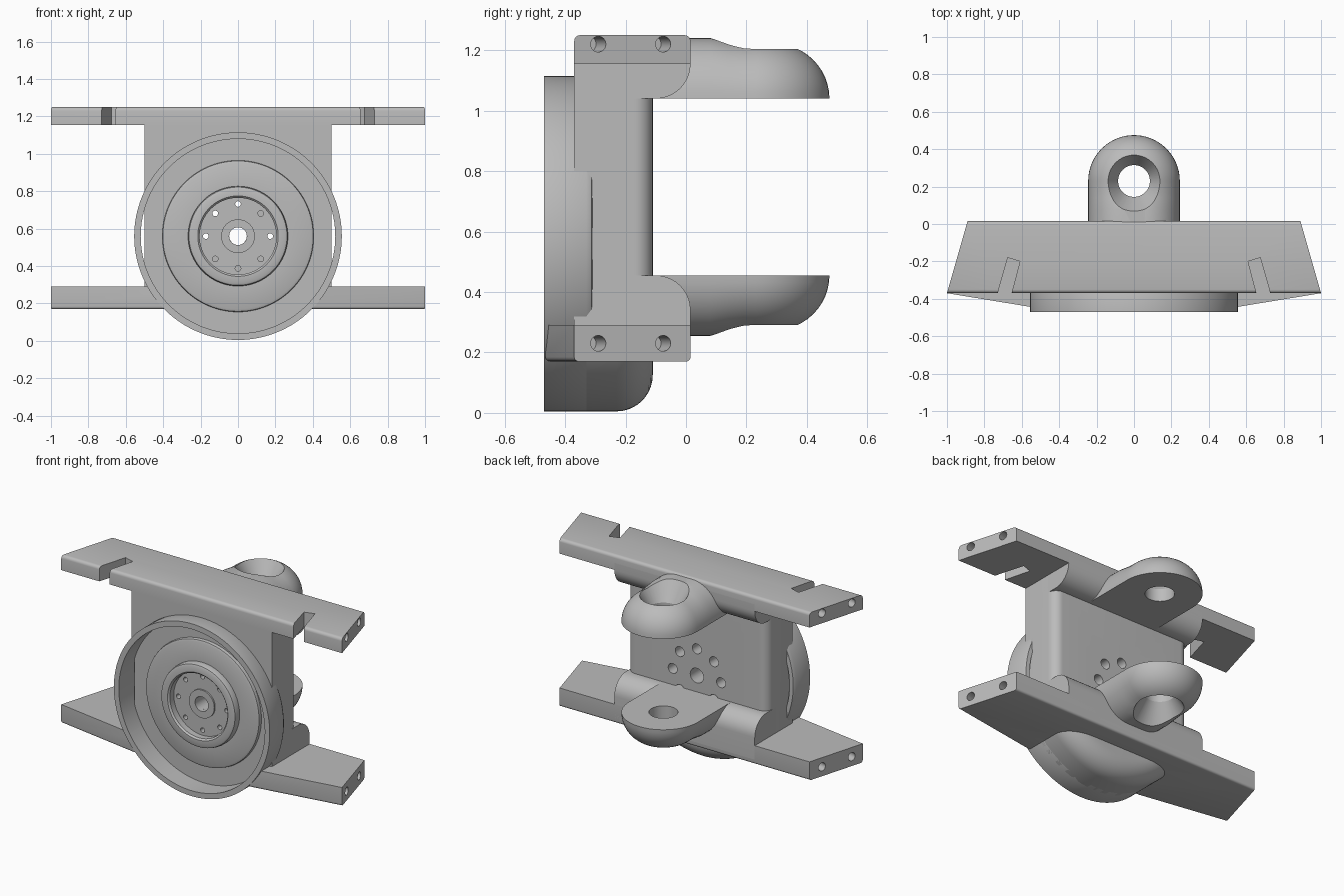
import bpy, bmesh, math
from mathutils import Vector, Matrix

cube = bpy.data.objects.get("Cube")
if cube:
    bpy.data.objects.remove(cube, do_unlink=True)

grey = bpy.data.materials.new("machined_grey")
grey.use_nodes = True
COLOUR = (0.5, 0.5, 0.5, 1)
grey.diffuse_color = COLOUR
grey.node_tree.nodes["Principled BSDF"].inputs["Base Color"].default_value = COLOUR

DISC_Z = 0.56     # height of the round housing's axis
BACK = 0.015      # rear plane of the flanges


def finish(name, bm):
    """Turn a bmesh into a grey object."""
    bmesh.ops.recalc_face_normals(bm, faces=bm.faces)
    mesh = bpy.data.meshes.new(name)
    bm.to_mesh(mesh)
    bm.free()
    mesh.materials.append(grey)
    obj = bpy.data.objects.new(name, mesh)
    bpy.context.collection.objects.link(obj)
    return obj


def prism(name, outline, axis, lo, hi, bevel_rule=None, width=0.02):
    """Extrude a 2D outline along an axis, optionally rounding chosen edges."""
    place = {"x": lambda p, t: (t, p[0], p[1]),
             "z": lambda p, t: (p[0], p[1], t)}[axis]
    bm = bmesh.new()
    face = bm.faces.new([bm.verts.new(place(p, lo)) for p in outline])
    ext = bmesh.ops.extrude_face_region(bm, geom=[face])
    move = Vector(place((0, 0), hi - lo))
    bmesh.ops.translate(bm, vec=move, verts=[v for v in ext["geom"] if isinstance(v, bmesh.types.BMVert)])
    if bevel_rule:
        edges = [e for e in bm.edges if bevel_rule(e)]
        bmesh.ops.bevel(bm, geom=edges, offset=width, segments=4, profile=0.5, affect="EDGES")
    return finish(name, bm)


def lathe(name, profile, matrix, steps=96):
    """Spin a closed (radius, height) profile about z, then place it."""
    bm = bmesh.new()
    verts = [bm.verts.new((r, 0, h)) for r, h in profile]
    edges = [bm.edges.new((verts[i - 1], verts[i])) for i in range(len(verts))]
    bmesh.ops.spin(bm, geom=verts + edges, cent=(0, 0, 0), axis=(0, 0, 1),
                   angle=math.tau, steps=steps, use_merge=True)
    bmesh.ops.remove_doubles(bm, verts=bm.verts, dist=1e-5)
    bmesh.ops.dissolve_degenerate(bm, edges=bm.edges, dist=1e-6)
    bmesh.ops.transform(bm, matrix=matrix, verts=bm.verts)
    return finish(name, bm)


def rod(centre, direction, radius, length):
    """Round cutter centred on a point."""
    bm = bmesh.new()
    turn = Vector(direction).to_track_quat("Z", "Y").to_matrix().to_4x4()
    bmesh.ops.create_cone(bm, cap_ends=True, segments=32, radius1=radius, radius2=radius,
                          depth=length, matrix=Matrix.Translation(centre) @ turn)
    return finish("cutter", bm)


def cut(objects, cutters):
    """Subtract every cutter from every object, then drop the cutters."""
    for obj in objects:
        for c in cutters:
            mod = obj.modifiers.new("cut", "BOOLEAN")
            mod.operation, mod.solver, mod.object = "DIFFERENCE", "EXACT", c
        bpy.context.view_layer.update()
        graph = bpy.context.evaluated_depsgraph_get()
        mesh = bpy.data.meshes.new_from_object(obj.evaluated_get(graph))
        obj.modifiers.clear()
        obj.data = mesh
    for c in cutters:
        bpy.data.objects.remove(c, do_unlink=True)


def arc(cx, cy, r, start, end, n=10):
    angles = [math.radians(start + (end - start) * i / n) for i in range(n + 1)]
    return [(cx + r * math.cos(a), cy + r * math.sin(a)) for a in angles]


# Disc axis: local z points to the rear
TO_DISC = Matrix.Translation((0, 0, DISC_Z)) @ Matrix.Rotation(-math.pi / 2, 4, "X")


# Flanges: trapezoid plates with rounded long outer edges
def long_edge(outer_z):
    def rule(e):
        a, b = (v.co for v in e.verts)
        along = abs(a.x - b.x) > 0.5 and abs(a.z - b.z) < 1e-5
        return along and abs(a.z - outer_z) < 1e-4
    return rule


rear = [(0.89, BACK), (-0.89, BACK)]
upper_flange = prism("upper_flange", [(-1, -0.37), (1, -0.37)] + rear, "z", 1.155, 1.25, long_edge(1.25))
lower_flange = prism("lower_flange", [(-1, -0.37), (-0.42, -0.465), (0.42, -0.465), (1, -0.37)] + rear,
                     "z", 0.17, 0.29, long_edge(0.17), 0.015)

# Slots in the upper flange
slots = [prism("cutter", [(s * x, y) for x, y in [(0.665, -0.41), (0.74, -0.41), (0.675, -0.18), (0.61, -0.2)]],
               "z", 1.1, 1.3) for s in (-1, 1)]
cut([upper_flange], slots)

# Bolt holes in the flange ends
for flange, z in ((upper_flange, 1.22), (lower_flange, 0.23)):
    cut([flange], [rod((s * (1 - 0.28 * (y + 0.37)), y, z), (s * 0.96, 0.27, 0), 0.026, 0.24)
                   for s in (-1, 1) for y in (-0.29, -0.075)])

# Central body with rounded rear corners
body = prism("body", [(-0.5, -0.37), (0.5, -0.37)] + arc(0.44, -0.17, 0.06, 0, 90)
             + arc(-0.44, -0.17, 0.06, 90, 180), "z", 0.2, 1.2)

# Rounded shoulders joining the body to the flanges
prism("upper_shoulder", [(-0.2, 1.2), (-0.2, 1.04)] + arc(-0.1, 1.155, 0.115, -90, 0) + [(BACK, 1.2)],
      "x", -0.5, 0.5)
prism("lower_shoulder", [(-0.2, 0.2), (BACK, 0.2)] + arc(-0.1, 0.34, 0.115, 0, 90) + [(-0.2, 0.455)],
      "x", -0.5, 0.5)

# Round housing: thin rim, and a bowl under the lower flange
lathe("front_rim", [(0.52, -0.47), (0.555, -0.47), (0.555, -0.33), (0.545, -0.312), (0.52, -0.31)], TO_DISC, 128)
bowl = lathe("lower_bowl", [(0, -0.36), (0.555, -0.36)] + arc(0.435, -0.23, 0.12, 0, 90) + [(0, -0.11)],
             TO_DISC, 128)
cut([bowl], [prism("cutter", [(-1, -1), (1, -1), (1, 1), (-1, 1)], "z", 0.18, 2)])
cut([body, lower_flange, bowl],
    [lathe("cutter", [(0, -0.7), (0.52, -0.7), (0.52, -0.34), (0, -0.34)], TO_DISC, 128)])

# Stepped hub in the housing
hub = lathe("hub", [(0.047, -0.33), (0.047, -0.37), (0.09, -0.37), (0.09, -0.36), (0.205, -0.36),
                    (0.205, -0.4), (0.215, -0.41), (0.25, -0.41), (0.262, -0.405), (0.267, -0.39),
                    (0.267, -0.365), (0.39, -0.365), (0.402, -0.36), (0.405, -0.35), (0.405, -0.33)], TO_DISC)

# Shaft hole and ring of bolt holes, wider at the rear
cut([body], [rod((0, -0.25, DISC_Z), (0, 1, 0), 0.047, 0.6)])
ring = [(0.172 * math.cos(i * math.pi / 4), DISC_Z + 0.172 * math.sin(i * math.pi / 4)) for i in range(8)]
cut([body, hub], [rod((x, -0.25, z), (0, 1, 0), 0.015, 0.6) for x, z in ring])
cut([body], [rod((x, -0.11, z), (0, 1, 0), 0.032, 0.2) for x, z in ring])


# Rear ears: domed lugs with a countersunk hole
def ear(name, base, up):
    bm = bmesh.new()
    rows = []
    for k in range(13):
        a = math.radians(90 * k / 12)
        r, h = 0.06 + 0.185 * math.cos(a), 0.182 * math.sin(a)
        left = [(-r, -0.13), (-r, 0.08), (-r, 0.14), (-r, 0.19)]
        right = [(-x, y) for x, y in reversed(left)]
        outline = left + arc(0, 0.23, r, 180, 0, 31) + right
        swell = lambda y: 1.1 if y < 0.1 else 1.04 if y < 0.15 else 1
        rows.append([bm.verts.new((x, y, base + up * h * swell(y))) for x, y in outline])
    n = len(rows[0])
    for low, high in zip(rows, rows[1:]):
        for i in range(n):
            bm.faces.new((low[i - 1], low[i], high[i], high[i - 1]))
    for row in (rows[0], rows[-1]):
        for i in range(n // 2 - 1):
            bm.faces.new((row[i], row[i + 1], row[n - 2 - i], row[n - 1 - i]))
    obj = finish(name, bm)
    place = Matrix.Translation((0, 0.23, base)) @ Matrix.Diagonal((1, 1, up, 1))
    cut([obj], [lathe("cutter", [(0, -0.1), (0.085, -0.1), (0.085, 0.08), (0.18, 0.23), (0, 0.23)], place, 64)])


ear("upper_ear", 1.04, 1)
ear("lower_ear", 0.455, -1)

# Smooth the curved faces, keep the edges sharp
bpy.ops.object.select_all(action="DESELECT")
for obj in bpy.context.collection.objects:
    if obj.type == "MESH" and grey.name in obj.data.materials:
        obj.select_set(True)
        bpy.context.view_layer.objects.active = obj
bpy.ops.object.shade_smooth_by_angle(angle=math.radians(30))
